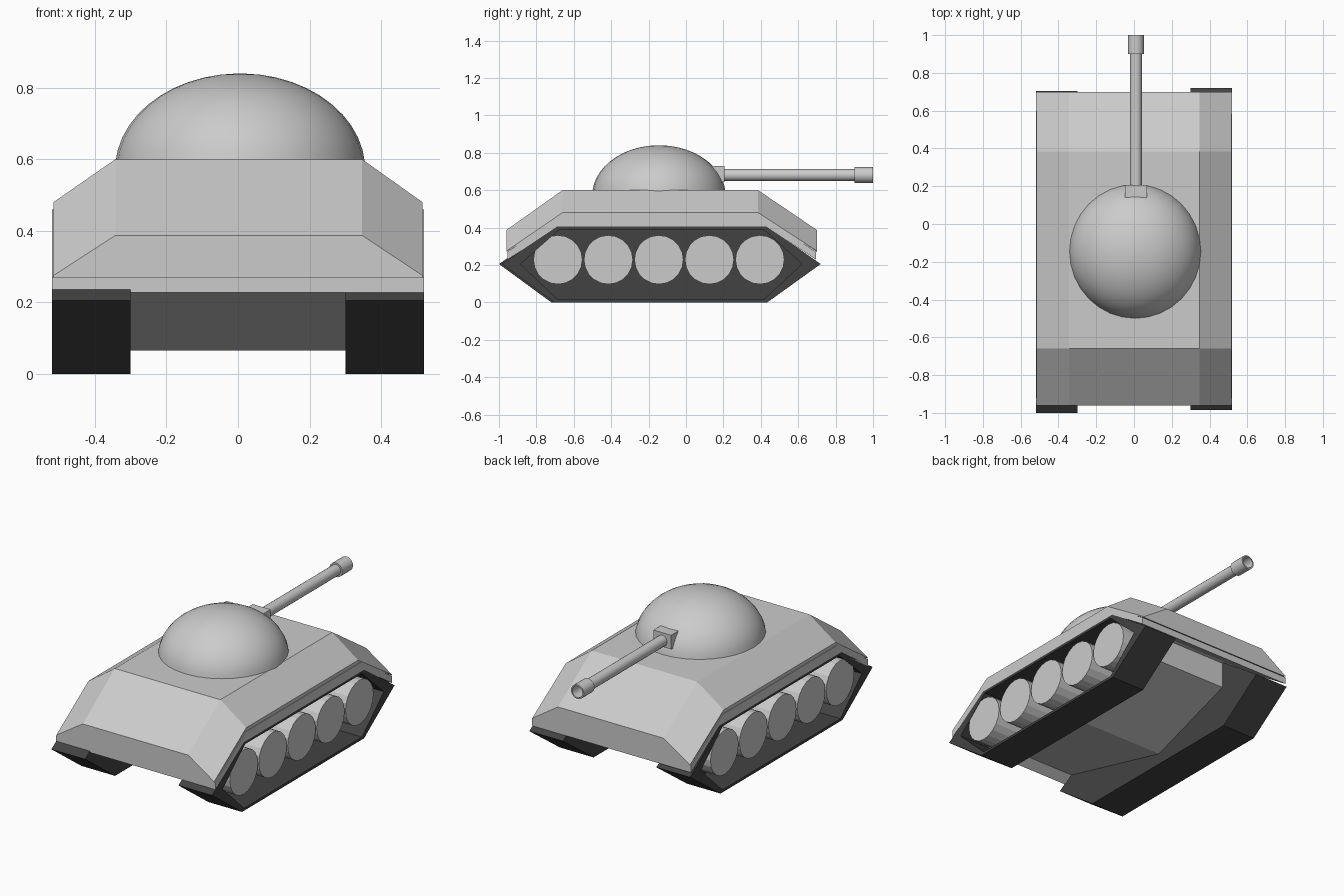
import bpy, bmesh, math

if "Cube" in bpy.data.objects:
    bpy.data.objects.remove(bpy.data.objects["Cube"])

dark = bpy.data.materials.new("dark_track")
dark.diffuse_color = (0.055, 0.055, 0.055, 1)
dark.use_nodes = True
dark.node_tree.nodes["Principled BSDF"].inputs["Base Color"].default_value = dark.diffuse_color


def finish(bm, name, smooth=False):
    bmesh.ops.recalc_face_normals(bm, faces=bm.faces)
    me = bpy.data.meshes.new(name)
    bm.to_mesh(me)
    bm.free()
    ob = bpy.data.objects.new(name, me)
    bpy.context.collection.objects.link(ob)
    if smooth:
        bpy.ops.object.select_all(action='DESELECT')
        ob.select_set(True)
        bpy.context.view_layer.objects.active = ob
        bpy.ops.object.shade_smooth_by_angle(angle=math.radians(35))
    return ob


def loft(name, loops, smooth=False):
    """Skin a series of equal-length point loops and cap both ends."""
    bm = bmesh.new()
    rings = [[bm.verts.new(p) for p in loop] for loop in loops]
    n = len(rings[0])
    for a, b in zip(rings, rings[1:]):
        for i in range(n):
            j = (i + 1) % n
            bm.faces.new((a[i], a[j], b[j], b[i]))
    bm.faces.new(rings[0])
    bm.faces.new(rings[-1])
    return finish(bm, name, smooth)


def at_x(x, profile, dy=0):
    return [(x, y + dy, z) for y, z in profile]


def circle(n, r):
    return [(r * math.cos(2 * math.pi * i / n), r * math.sin(2 * math.pi * i / n)) for i in range(n)]


# Upper hull: faceted armour shell, raised in the middle and lower at the sides
under = [(0.70, 0.27), (0.42, 0.44), (-0.68, 0.44), (-0.96, 0.27)]
side = [(-0.96, 0.275), (-0.66, 0.48), (0.385, 0.48), (0.70, 0.275)] + under
middle = [(-0.96, 0.387), (-0.66, 0.60), (0.385, 0.60), (0.70, 0.387)] + under
loft("upper_hull", [at_x(-0.516, side), at_x(-0.343, middle), at_x(0.347, middle), at_x(0.516, side)])

# Fender layer: thin band under the hull that follows the tracks
fender = [(-0.955, 0.27), (-0.67, 0.46), (0.40, 0.46), (0.695, 0.27),
          (0.695, 0.228), (0.43, 0.405), (-0.69, 0.405), (-0.955, 0.228)]
loft("fender", [at_x(-0.52, fender), at_x(0.52, fender)])

# Belly between the tracks
belly = [(-0.92, 0.27), (-0.14, 0.065), (0.41, 0.25), (0.41, 0.42), (-0.67, 0.42)]
loft("belly", [at_x(-0.305, belly), at_x(0.305, belly)])

# Tracks with recessed outer faces, and five road wheels on each side
outer = [(-0.985, 0.205), (-0.695, 0.405), (0.435, 0.405), (0.72, 0.205), (0.435, 0), (-0.705, 0)]
inner = [(-0.885, 0.205), (-0.675, 0.39), (0.415, 0.39), (0.62, 0.205), (0.415, 0.015), (-0.685, 0.015)]
for s, label, dy in ((1, "right", 0), (-1, "left", -0.015)):
    track = loft("track_" + label, [at_x(s * 0.30, outer, dy), at_x(s * 0.52, outer, dy),
                                    at_x(s * 0.52, inner, dy), at_x(s * 0.325, inner, dy)])
    track.data.materials.append(dark)
    for k in range(5):
        rim = [(y - 0.685 + 0.27 * k, z + 0.228) for y, z in circle(20, 0.131)]
        loft(f"wheel_{label}_{k + 1}", [at_x(s * 0.32, rim, dy), at_x(s * 0.518, rim, dy)])

# Domed turret
dome = []
cz, rz, rx, ry = 0.57, 0.27, 0.35, 0.357
for i in range(12):
    a = math.asin(0.02 / rz) + (math.pi / 2 - 0.1) * i / 11
    dome.append([(0.006 + rx * x * math.cos(a), -0.145 + ry * y * math.cos(a), cz + rz * math.sin(a))
                 for x, y in circle(32, 1)])
loft("turret_dome", dome, True)

# Tapered gun mount
GX, GZ = 0.010, 0.681


def rect(y, w, z0, z1):
    return [(GX - w, y, z0), (GX + w, y, z0), (GX + w, y, z1), (GX - w, y, z1)]


loft("gun_mount", [rect(0.08, 0.045, 0.65, 0.725), rect(0.145, 0.058, 0.64, 0.728), rect(0.207, 0.058, 0.645, 0.728)])

# Barrel with a wider hollow muzzle
steps = [(0.15, 0.032), (0.90, 0.032), (0.90, 0.042), (1.0, 0.042), (1.0, 0.034), (0.91, 0.034)]
loft("gun_barrel", [[(GX + x, y, GZ + z) for x, z in circle(20, r)] for y, r in steps], True)
